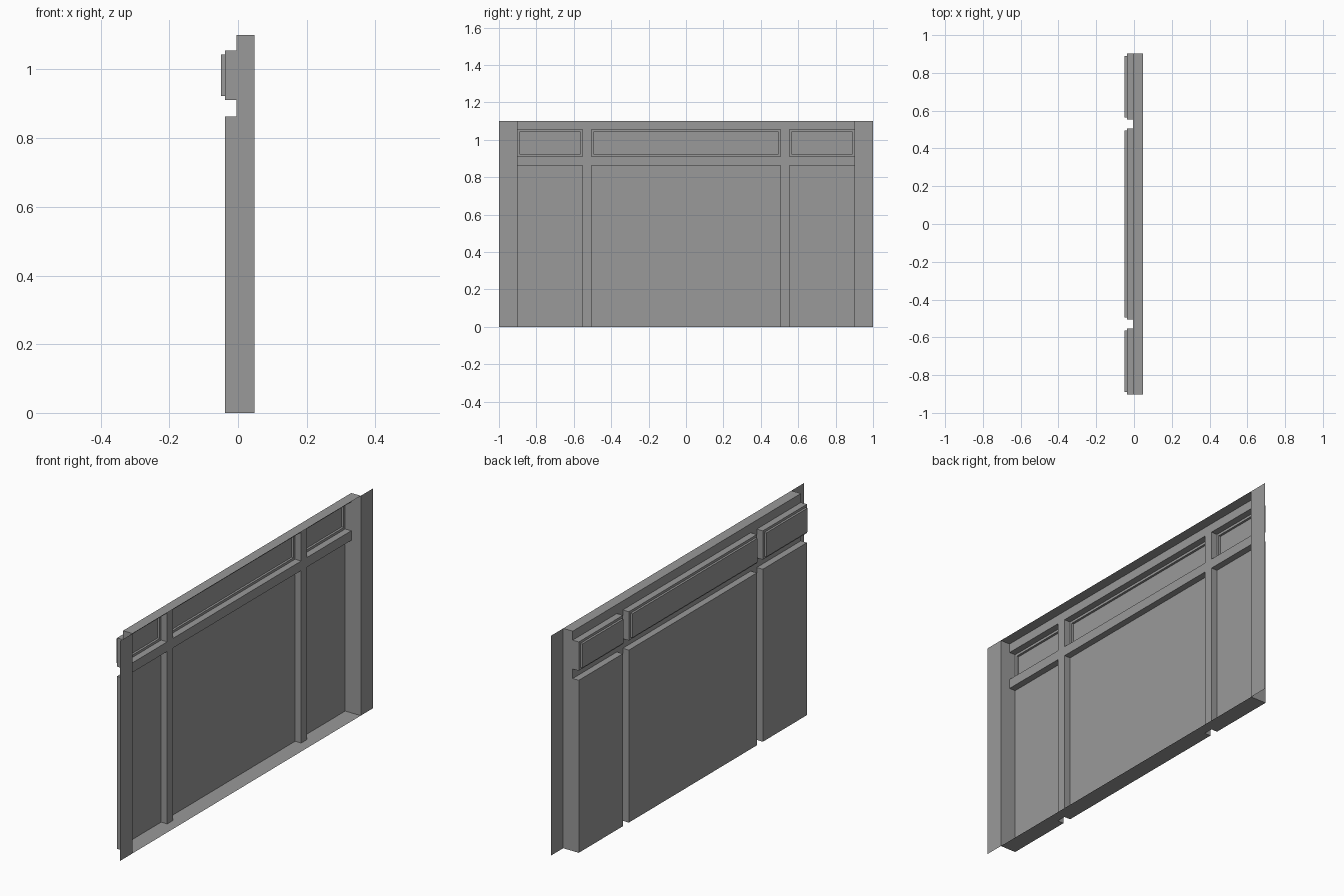
import bpy

if "Cube" in bpy.data.objects:
    bpy.data.objects.remove(bpy.data.objects["Cube"])

BACK, RAIL, PANEL, RAISED = 0.048, -0.0045, -0.038, -0.049   # depth levels in x
W, H, END = 1.0, 1.1, 0.902
Y_CUTS = [-END, -0.553, -0.506, 0.506, 0.553, END]
Z_CUTS = [0.0, 0.863, 0.911, 1.055, H]

# Dark grey paint
paint = bpy.data.materials.new("dark_grey")
paint.diffuse_color = (0.32, 0.32, 0.32, 1.0)
paint.use_nodes = True
paint.node_tree.nodes["Principled BSDF"].inputs["Base Color"].default_value = paint.diffuse_color


def make(name, quads):
    """Object from a list of 4-corner faces, with shared corners merged."""
    index, faces = {}, []
    for q in quads:
        faces.append([index.setdefault(tuple(round(c, 5) for c in p), len(index)) for p in q])
    mesh = bpy.data.meshes.new(name)
    mesh.from_pydata(list(index), [], faces)
    mesh.materials.append(paint)
    mesh.update()
    obj = bpy.data.objects.new(name, mesh)
    bpy.context.collection.objects.link(obj)
    return obj


def rect(x, y0, y1, z0, z1, inset=0.0):
    """Rectangle in the yz plane, facing -x."""
    y0, y1, z0, z1 = y0 + inset, y1 - inset, z0 + inset, z1 - inset
    return [(x, y0, z0), (x, y0, z1), (x, y1, z1), (x, y1, z0)]


def tray(bounds, rings, cap=True):
    """Open-backed stepped shell through rings of (depth, inset)."""
    loops = [rect(x, *bounds, inset) for x, inset in rings]
    quads = []
    for a, b in zip(loops, loops[1:]):
        for i in range(4):
            j = (i + 1) % 4
            quads.append([b[j], b[i], a[i], a[j]])
    return quads + ([loops[-1]] if cap else [])


# Frame: outer return walls plus rails and stiles between the panel openings
frame = tray((-END, END, 0, H), [(BACK, 0), (RAIL, 0)], cap=False)
for i, (y0, y1) in enumerate(zip(Y_CUTS, Y_CUTS[1:])):
    for j, (z0, z1) in enumerate(zip(Z_CUTS, Z_CUTS[1:])):
        if i % 2 or j % 2:
            frame.append(rect(RAIL, y0, y1, z0, z1))
make("frame", frame)

# Panels: plain lower ones and upper ones with a raised field
for side, k in (("left", 0), ("middle", 2), ("right", 4)):
    y0, y1 = Y_CUTS[k], Y_CUTS[k + 1]
    make(f"lower_panel_{side}", tray((y0, y1, Z_CUTS[0], Z_CUTS[1]), [(RAIL, 0), (PANEL, 0)]))
    make(f"upper_panel_{side}", tray((y0, y1, Z_CUTS[2], Z_CUTS[3]),
         [(RAIL, 0), (PANEL, 0), (PANEL, 0.012), (RAISED, 0.012)]))

# Thin side flanges in the back plane
make("flange_left", [rect(BACK, -W, -END, 0, H)])
make("flange_right", [rect(BACK, END, W, 0, H)])
